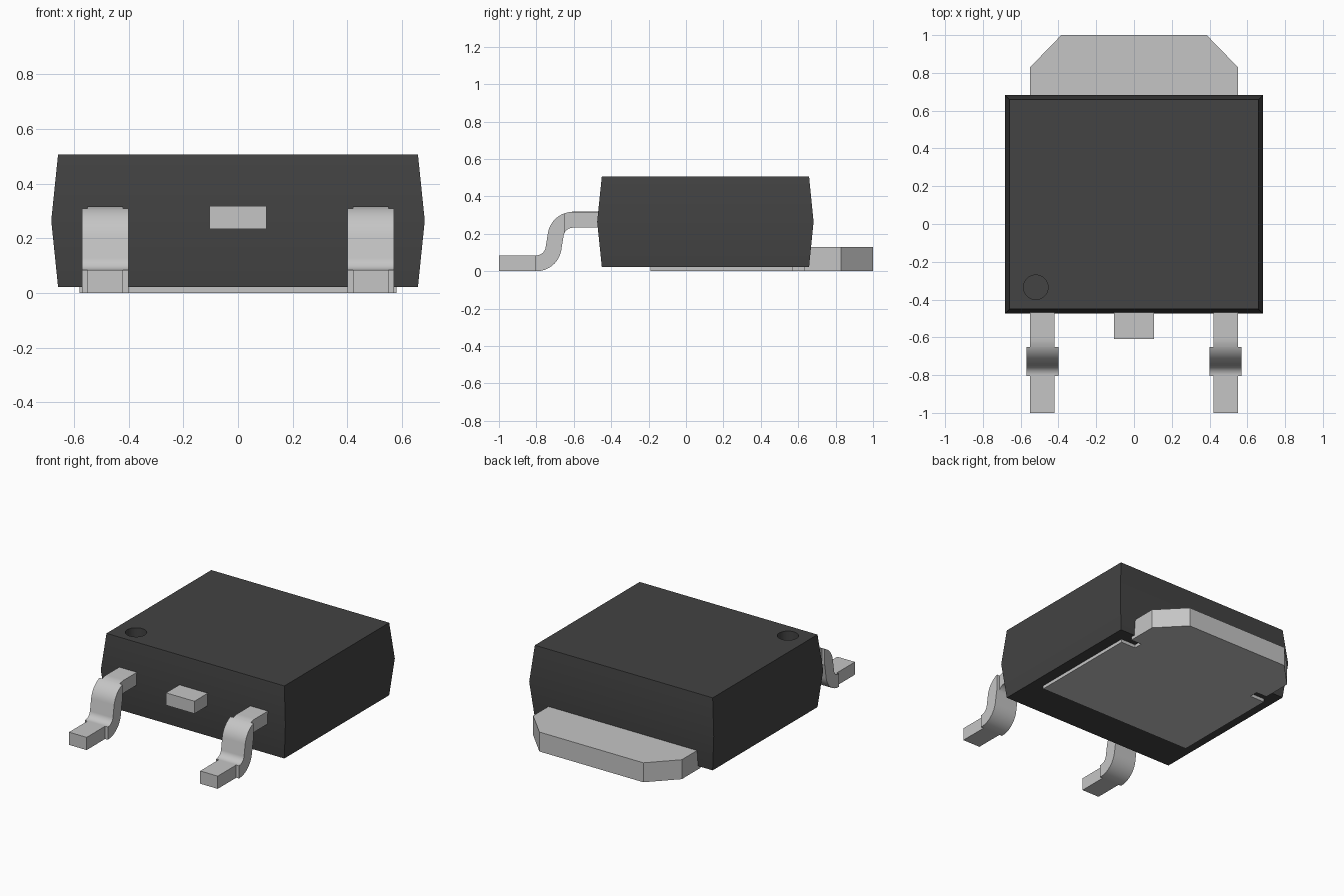
import bpy, bmesh, math

if "Cube" in bpy.data.objects:
    bpy.data.objects.remove(bpy.data.objects["Cube"], do_unlink=True)


def material(name, value, rough):
    m = bpy.data.materials.new(name)
    m.use_nodes = True
    color = (value, value, value, 1)
    m.diffuse_color = color
    bsdf = m.node_tree.nodes["Principled BSDF"]
    bsdf.inputs["Base Color"].default_value = color
    bsdf.inputs["Roughness"].default_value = rough
    return m


METAL = material("tinned metal", 0.56, 0.4)
PLASTIC = material("dark plastic", 0.056, 0.6)


def finish(name, bm, mat):
    bmesh.ops.recalc_face_normals(bm, faces=bm.faces[:])
    me = bpy.data.meshes.new(name)
    bm.to_mesh(me)
    bm.free()
    me.materials.append(mat)
    ob = bpy.data.objects.new(name, me)
    bpy.context.collection.objects.link(ob)
    return ob


def smooth(ob):
    bpy.ops.object.select_all(action='DESELECT')
    ob.select_set(True)
    bpy.context.view_layer.objects.active = ob
    bpy.ops.object.shade_smooth_by_angle(angle=math.radians(30))


def loft(bm, rings):
    """Skin closed rings of equal length and cap both ends."""
    vs = [[bm.verts.new(p) for p in ring] for ring in rings]
    n = len(vs[0])
    for a, b in zip(vs, vs[1:]):
        for i in range(n):
            j = (i + 1) % n
            bm.faces.new((a[i], a[j], b[j], b[i]))
    bm.faces.new(vs[0][::-1])
    bm.faces.new(vs[-1])


# Moulded body, widest at mid height
def rect(x, y0, y1, z):
    return [(-x, y0, z), (x, y0, z), (x, y1, z), (-x, y1, z)]


bm = bmesh.new()
loft(bm, [rect(0.658, -0.45, 0.658, 0.022),
          rect(0.683, -0.475, 0.682, 0.265),
          rect(0.658, -0.45, 0.658, 0.507)])
body = finish("body", bm, PLASTIC)

# Round pin marker recess in the top
bm = bmesh.new()
bmesh.ops.create_cone(bm, cap_ends=True, segments=40, radius1=0.065,
                      radius2=0.065, depth=0.14)
bmesh.ops.translate(bm, verts=bm.verts[:], vec=(-0.52, -0.335, 0.507))
cutter = finish("marker_cutter", bm, PLASTIC)
cutter.hide_render = True
mod = body.modifiers.new("marker recess", 'BOOLEAN')
mod.operation = 'DIFFERENCE'
mod.solver = 'EXACT'
mod.object = cutter
bpy.ops.object.select_all(action='DESELECT')
body.select_set(True)
bpy.context.view_layer.objects.active = body
bpy.ops.object.modifier_apply(modifier=mod.name)
bpy.data.objects.remove(cutter, do_unlink=True)
smooth(body)

# Heat tab: wide pad under the body, notch, chamfered tongue
half = [(0.58, -0.19), (0.58, 0.57), (0.47, 0.57), (0.47, 0.63),
        (0.55, 0.63), (0.55, 0.83), (0.385, 1.0)]
outline = half + [(-x, y) for x, y in reversed(half)]
bm = bmesh.new()
loft(bm, [[(x, y, z) for x, y in outline] for z in (0.0, 0.13)])
finish("heat_tab", bm, METAL)

# Short centre stub
bm = bmesh.new()
loft(bm, [rect(0.105, -0.61, -0.42, z) for z in (0.235, 0.318)])
finish("centre_stub", bm, METAL)

# Bent lead path: (y, z, slope angle)
T, R, STEPS = 0.085, 0.0925, 12
BEND = [math.radians(80) * i / STEPS for i in range(STEPS + 1)]
path = [(-1.0, T / 2, 0)]
path += [(-0.80 + R * math.sin(a), 0.135 - R * math.cos(a), a) for a in BEND]
path += [(-0.605 - R * math.sin(a), 0.1825 + R * math.cos(a), a)
         for a in reversed(BEND)]
path += [(-0.42, 0.275, 0)]


def strip(bm, cx, width, y0, y1):
    """Sweep the lead section along the path, kept between y0 and y1."""
    part = bmesh.new()
    rings = []
    for y, z, a in path:
        ny, nz = -math.sin(a) * T / 2, math.cos(a) * T / 2
        l, r = cx - width / 2, cx + width / 2
        rings.append([(l, y - ny, z - nz), (r, y - ny, z - nz),
                      (r, y + ny, z + nz), (l, y + ny, z + nz)])
    loft(part, rings)
    for y, direction in ((y0, -1), (y1, 1)):
        if -1 < y < -0.42:
            cut = bmesh.ops.bisect_plane(
                part, geom=part.verts[:] + part.edges[:] + part.faces[:],
                plane_co=(0, y, 0), plane_no=(0, direction, 0),
                clear_outer=True)["geom_cut"]
            edges = [e for e in cut
                     if isinstance(e, bmesh.types.BMEdge) and e.is_boundary]
            bmesh.ops.edgeloop_fill(part, edges=edges)
    me = bpy.data.meshes.new("strip")
    part.to_mesh(me)
    part.free()
    bm.from_mesh(me)
    bpy.data.meshes.remove(me)


# Two leads: narrow foot and shoulder with a wider bend
for name, side in (("left_lead", 1), ("right_lead", -1)):
    bm = bmesh.new()
    strip(bm, side * 0.485, 0.13, -1.0, -0.805)
    strip(bm, side * 0.485, 0.17, -0.805, -0.65)
    strip(bm, side * 0.485, 0.13, -0.65, -0.42)
    smooth(finish(name, bm, METAL))
